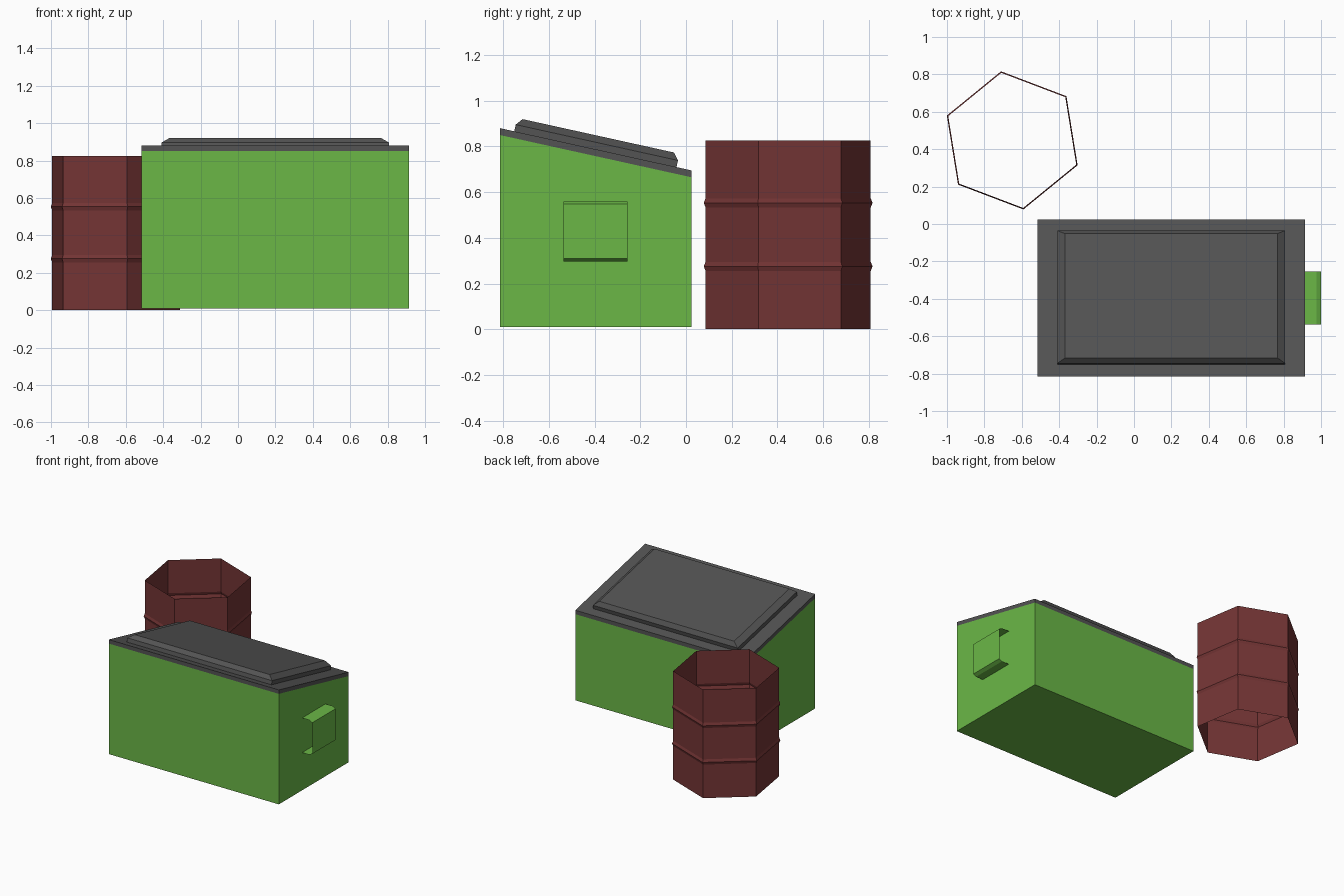
import bpy, bmesh
from math import cos, sin, radians, atan2
from mathutils import Vector

if "Cube" in bpy.data.objects:
    bpy.data.objects.remove(bpy.data.objects["Cube"])


def paint(name, srgb):
    mat = bpy.data.materials.new(name)
    mat.diffuse_color = [(c / 255) ** 2.2 for c in srgb] + [1]
    mat.use_nodes = True
    mat.node_tree.nodes["Principled BSDF"].inputs["Base Color"].default_value = mat.diffuse_color
    return mat


green = paint("green_paint", (106, 182, 72))
dark = paint("dark_grey", (84, 84, 84))
rust = paint("rust_red", (116, 56, 56))


def loft(name, rings, mat, closed=True, caps=True):
    """Skin a list of equal-length point rings with flat quads."""
    bm = bmesh.new()
    loops = [[bm.verts.new(p) for p in ring] for ring in rings]
    n = len(loops[0])
    for a, b in zip(loops, loops[1:]):
        for i in range(n if closed else n - 1):
            j = (i + 1) % n
            bm.faces.new((a[i], a[j], b[j], b[i]))
    if caps:
        bm.faces.new(loops[0])
        bm.faces.new(loops[-1])
    if closed:
        bmesh.ops.recalc_face_normals(bm, faces=bm.faces)
    mesh = bpy.data.meshes.new(name)
    bm.to_mesh(mesh)
    bm.free()
    mesh.materials.append(mat)
    obj = bpy.data.objects.new(name, mesh)
    bpy.context.collection.objects.link(obj)
    return obj


def prism(name, profile, x0, x1, mat):
    """Side profile (y, z) extruded along x."""
    return loft(name, [[(x, y, z) for y, z in profile] for x in (x0, x1)], mat)


# Container body and sloping lid
X0, X1, Y0, Y1 = -0.516, 0.914, -0.815, 0.024
prism("bin_body", [(Y0, 0.01), (Y1, 0.01), (Y1, 0.665), (Y0, 0.85)], X0, X1, green)
prism("bin_lid", [(Y0, 0.85), (Y1, 0.665), (Y1, 0.695), (Y0, 0.88)], X0, X1, dark)

# Raised lid panel with chamfered rim, built in the plane of the slope
tilt = atan2(0.695 - 0.88, Y1 - Y0)
along = Vector((0, cos(tilt), sin(tilt)))
normal = Vector((0, -sin(tilt), cos(tilt)))
front_edge = Vector((0, Y0, 0.88))
rings = []
for height, inset_x, inset_s in ((0, 0, 0), (0.03, 0, 0), (0.06, 0.042, 0.024)):
    xa, xb = -0.41 + inset_x, 0.808 - inset_x
    sa, sb = 0.065 + inset_s, 0.792 - inset_s
    rings.append([Vector((x, 0, 0)) + front_edge + along * s + normal * height
                  for x, s in ((xa, sa), (xb, sa), (xb, sb), (xa, sb))])
loft("lid_panel", rings, dark)

# Thin side bracket, open at both ends
strip = [(X1, 0.56), (0.975, 0.56), (1.0, 0.547), (1.0, 0.31), (0.975, 0.297), (X1, 0.297)]
loft("side_bracket", [[(x, y, z) for x, z in strip] for y in (-0.255, -0.536)],
     green, closed=False, caps=False)

# Six-sided open barrel with two raised hoops
levels = [(0, 0.366)]
for hoop in (0.275, 0.553):
    levels += [(hoop - 0.02, 0.366), (hoop, 0.374), (hoop + 0.02, 0.366)]
levels.append((0.825, 0.366))
rings = [[(-0.651 + r * cos(radians(99.2 + 60 * k)),
           0.447 + r * sin(radians(99.2 + 60 * k)), z) for k in range(6)]
         for z, r in levels]
loft("barrel", rings, rust, caps=False)
